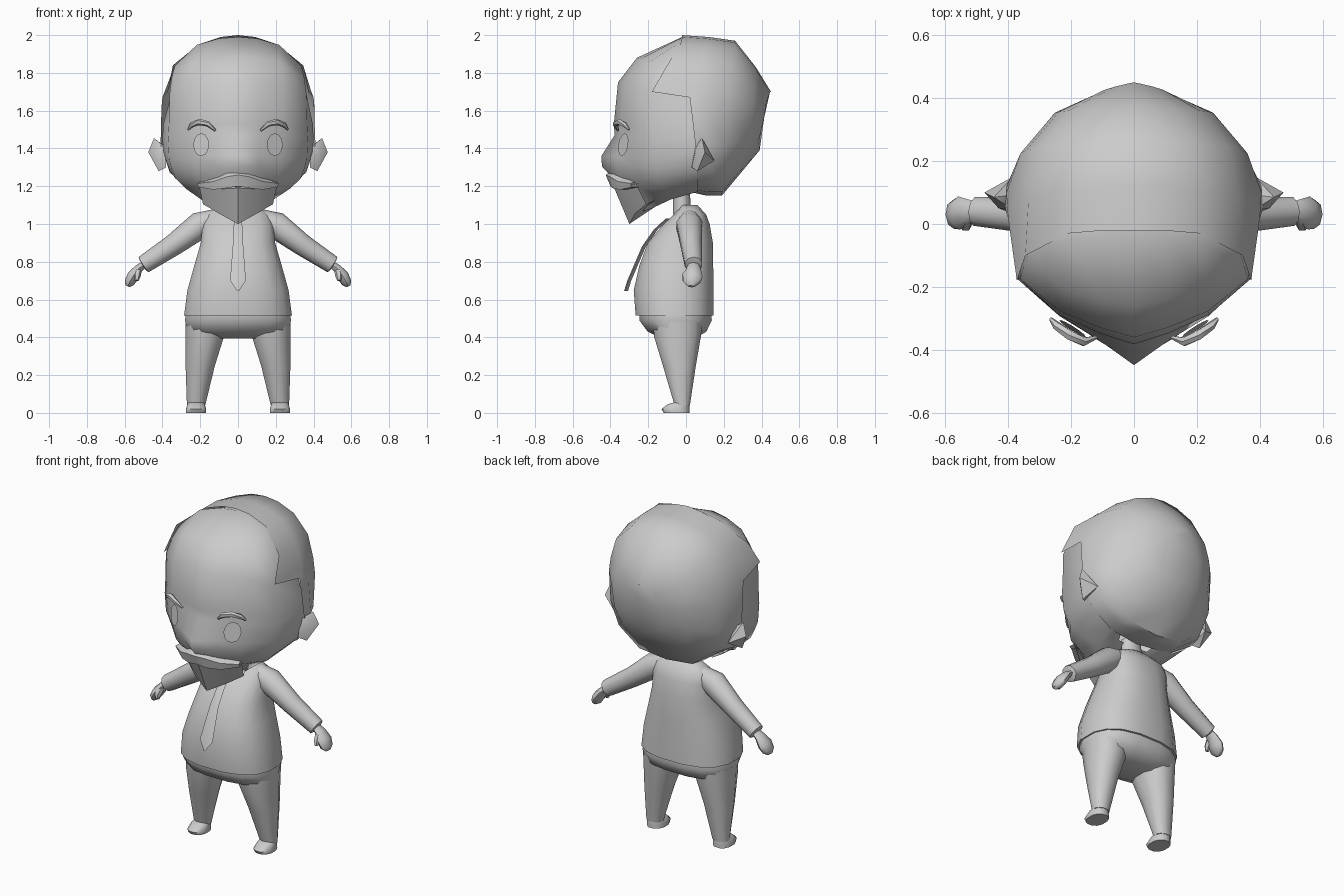
import bpy, bmesh, math
from mathutils import Vector

grey = bpy.data.materials.new("plain_grey")
grey.diffuse_color = (0.6, 0.6, 0.6, 1)


def finish(name, bm, angle=40):
    """Turn a bmesh into a smooth-shaded object with sharp creases."""
    bmesh.ops.recalc_face_normals(bm, faces=bm.faces)
    me = bpy.data.meshes.new(name)
    bm.to_mesh(me)
    bm.free()
    me.shade_smooth()
    me.set_sharp_from_angle(angle=math.radians(angle))
    me.materials.append(grey)
    ob = bpy.data.objects.new(name, me)
    bpy.context.collection.objects.link(ob)
    return ob


def loft(name, rows, closed=True, cap_start=False, cap_end=False, angle=40):
    """Bridge rows of equal length with quads."""
    bm = bmesh.new()
    vs = [[bm.verts.new(p) for p in r] for r in rows]
    n = len(rows[0])
    for a, b in zip(vs, vs[1:]):
        for i in range(n if closed else n - 1):
            j = (i + 1) % n
            bm.faces.new((a[i], a[j], b[j], b[i]))
    if cap_start:
        bm.faces.new(vs[0])
    if cap_end:
        bm.faces.new(vs[-1])
    return finish(name, bm, angle)


def both(half):
    """Mirror a half row that starts on the centre line."""
    return [(-x, y, z) for x, y, z in reversed(half) if x > 1e-6] + list(half)


def oval(cx, cy, z, hx, hy, n=12, p=2.0):
    pts = []
    for i in range(n):
        a = math.tau * (i + 0.5) / n
        c, s = math.cos(a), math.sin(a)
        pts.append((cx + hx * math.copysign(abs(c) ** (2 / p), c),
                    cy + hy * math.copysign(abs(s) ** (2 / p), s), z))
    return pts


def tube(name, path, radii, side=1, n=10, squash=1.0):
    """Round limb along a path; side = -1 mirrors it in x."""
    pts = [Vector((x * side, y, z)) for x, y, z in path]
    rows = []
    for i, (p, r) in enumerate(zip(pts, radii)):
        d = (pts[min(i + 1, len(pts) - 1)] - pts[max(i - 1, 0)]).normalized()
        u = d.cross(Vector((0, 1, 0))).normalized()
        v = d.cross(u)
        rows.append([p + u * r * squash * math.cos(math.tau * k / n)
                     + v * r * math.sin(math.tau * k / n) for k in range(n)])
    return loft(name, rows, True, True, True, 50)


def hull(name, pts, side=1, angle=40):
    bm = bmesh.new()
    for x, y, z in pts:
        bm.verts.new((x * side, y, z))
    bmesh.ops.convex_hull(bm, input=bm.verts)
    loose = [v for v in bm.verts if not v.link_faces]
    bmesh.ops.delete(bm, geom=loose, context='VERTS')
    return finish(name, bm, angle)


# Face with nose ridge: front centre (y, z) and cheek (x, y, z) for each level
face = []
for yf, zf, w, ys, zs in [
        (.05, 1.97, .325, -.03, 1.82),
        (-.02, 1.99, .335, -.09, 1.837), (-.26, 1.88, .352, -.14, 1.77),
        (-.36, 1.75, .362, -.175, 1.69), (-.382, 1.53, .366, -.175, 1.53),
        (-.378, 1.47, .37, -.175, 1.45), (-.448, 1.36, .365, -.17, 1.34),
        (-.445, 1.305, .35, -.16, 1.29), (-.395, 1.25, .33, -.15, 1.24),
        (-.36, 1.19, .28, -.12, 1.19),
        (-.28, 1.06, .19, -.08, 1.13), (-.02, 1.17, .10, -.01, 1.17)]:
    f1 = .72 if yf < -.44 else .83
    half = [(w * fx, ys + (yf - ys) * fy, zs + (zf - zs) * fz) for fx, fy, fz in
            [(0, 1, 1), (.3, f1, .95), (.65, f1 - .28, .73), (1, 0, 0)]]
    half.append((w + (.03 if zs < 1.6 else -.01), .06, zs + (.04 if zs < 1.4 else 0)))
    face.append(both(half))
loft("face", face, closed=False, angle=60)

# Hair: hairline arch, crown arch, then shrinking arches to the back
line = [(0, -.02, 2.0), (.09, -.02, 1.99), (.21, -.03, 1.95), (.345, -.10, 1.84),
        (.372, -.18, 1.70), (.40, .02, 1.67), (.41, .05, 1.42), (.36, .06, 1.27),
        (.22, .04, 1.18), (0, .02, 1.17)]
crown = [(0, .12, 1.99), (.1, .12, 1.98), (.22, .11, 1.94), (.335, .08, 1.84),
         (.385, .06, 1.71), (.405, .10, 1.62), (.405, .12, 1.42), (.35, .13, 1.28),
         (.2, .12, 1.17), (0, .11, 1.15)]
hair = [both(line), both(crown)]
for sx, zt, zb, yt, ym, yb, bow in [(.89, 1.97, 1.15, .26, .22, .19, 0),
                                    (.62, 1.83, 1.27, .37, .36, .29, .03),
                                    (.28, 1.70, 1.39, .45, .435, .39, .2)]:
    arch = []
    for x, _, z in crown:
        t = (z - 1.15) / .84
        y = ym + (yt - ym) * (2 * t - 1) if t > .5 else yb + (ym - yb) * 2 * t
        arch.append((x * sx, y - bow * x * sx, zb + (zt - zb) * t))
    hair.append(both(arch))
loft("hair", hair, cap_end=True, angle=45)

# Beard and moustache
loft("beard", [both(r) for r in [
    [(0, -.33, 1.21), (.1, -.29, 1.2), (.19, -.2, 1.22)],
    [(0, -.38, 1.19), (.1, -.345, 1.185), (.21, -.265, 1.215)],
    [(0, -.30, 1.0), (.1, -.27, 1.055), (.185, -.21, 1.105)],
    [(0, -.15, 1.1), (.08, -.14, 1.12), (.15, -.13, 1.14)]]], closed=False, angle=30)
loft("moustache", [both(r) for r in [
    [(0, -.39, 1.285), (.06, -.365, 1.275), (.13, -.32, 1.245), (.2, -.26, 1.225)],
    [(0, -.425, 1.26), (.06, -.402, 1.25), (.13, -.36, 1.225), (.215, -.295, 1.215)],
    [(0, -.40, 1.2), (.06, -.39, 1.19), (.13, -.35, 1.182), (.21, -.285, 1.195)],
    [(0, -.36, 1.2), (.06, -.34, 1.19), (.13, -.31, 1.182), (.2, -.25, 1.195)]]],
    closed=False, angle=60)

# Shirt, from hem to collar: z, half width, front y, back y
shirt = [oval(0, (f + b) / 2, z, w, (b - f) / 2, 16, 2.5) for z, w, f, b in [
    (.515, .29, -.27, .15), (.65, .272, -.28, .15), (.78, .235, -.25, .147),
    (.90, .20, -.205, .145), (1.0, .19, -.12, .127), (1.05, .17, -.065, .108),
    (1.08, .13, -.04, .08), (1.10, .08, -.03, .06)]]
loft("shirt", shirt, True, True, True, 45)

# Neck
loft("neck", [oval(0, -.02, 1.05, .07, .05), oval(0, -.025, 1.2, .06, .045)], True, True, True)

# Tie lying on the shirt front
tie = [(1.03, .02, -.10), (.97, .024, -.165), (.88, .028, -.228),
       (.70, .042, -.305), (.645, .004, -.322)]
loft("tie", [[(-w, y, z), (0, y - .006, z), (w, y, z), (0, y + .015, z)]
             for z, w, y in tie], True, True, True, 30)

# Trouser seat
seat = [oval(0, (f + b) / 2, z, w, (b - f) / 2, 16, 2.5) for z, w, f, b in [
    (.53, .28, -.25, .135), (.49, .285, -.25, .14), (.43, .272, -.205, .11),
    (.395, .15, -.13, .05)]]
loft("trouser_seat", seat, True, True, True, 50)

for side, tag in ((1, "right"), (-1, "left")):
    # Legs and shoes
    legs = [oval(side * cx, cy, z, hx, hy, 12, 2.2) for z, cx, hx, cy, hy in [
        (.48, .17, .112, -.045, .135), (.40, .176, .104, -.045, .127),
        (.25, .20, .08, -.035, .09), (.04, .222, .05, -.02, .042)]]
    loft("leg_" + tag, legs, True, True, True, 50)
    shoe = [oval(side * .222, (f + b) / 2, z, w, (b - f) / 2, 12, 2.3) for z, w, f, b in [
        (0, .055, -.12, .02), (.02, .055, -.132, .02), (.045, .048, -.10, .02),
        (.06, .04, -.05, .015)]]
    loft("shoe_" + tag, shoe, True, True, True, 45)
    # Sleeves, hands and thumbs
    tube("sleeve_" + tag, [(.12, .02, 1.03), (.20, .018, .995), (.34, .028, .89),
                           (.50, .04, .785), (.505, .04, .782)],
         [.05, .072, .058, .048, .03], side)
    tube("hand_" + tag, [(.49, .04, .79), (.525, .04, .765), (.555, .035, .725),
                         (.575, .03, .69), (.585, .03, .67)],
         [.028, .038, .053, .045, .02], side, 8, .6)
    tube("thumb_" + tag, [(.53, .015, .75), (.535, -.005, .725), (.535, -.012, .70)],
         [.02, .02, .01], side, 6)
    # Ears
    hull("ear_" + tag, [(.38, .03, 1.30), (.39, .05, 1.41), (.445, .085, 1.455),
                        (.475, .10, 1.38), (.42, .06, 1.28), (.385, .15, 1.335),
                        (.43, .05, 1.38), (.40, .09, 1.42)], side)
    # Eyebrows
    tube("eyebrow_" + tag, [(.12, -.36, 1.495), (.16, -.374, 1.53), (.205, -.353, 1.54),
                            (.245, -.323, 1.525), (.264, -.302, 1.50)],
         [.006, .015, .017, .014, .006], side, 6)
    # Eye plates, turned with the cheek
    bm = bmesh.new()
    bm.faces.new([bm.verts.new((side * (.195 + .042 * math.cos(a)),
                                -.332 + .026 * math.cos(a) + .008 * math.sin(a),
                                1.42 + .06 * math.sin(a)))
                  for a in (math.tau * k / 12 for k in range(12))])
    finish("eye_" + tag, bm)
